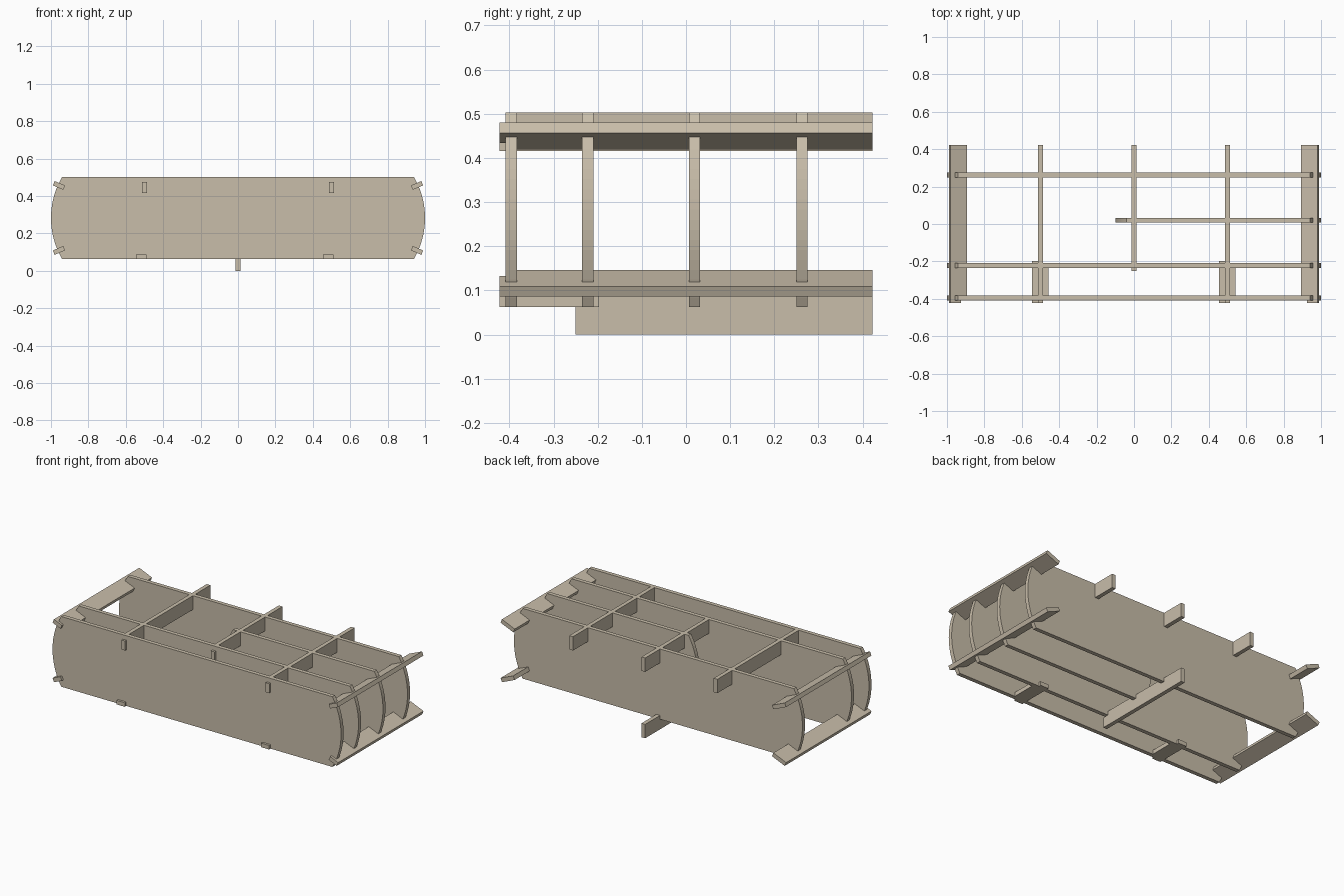
import bpy, bmesh
from math import sqrt, asin, sin, cos, radians
from mathutils import Vector

if "Cube" in bpy.data.objects:
    bpy.data.objects.remove(bpy.data.objects["Cube"])

T = 0.0253                       # sheet thickness
Z0, Z1 = 0.063, 0.503            # bottom and top of the upright panels
ZM = (Z0 + Z1) / 2
Y_END = 0.4225
PANELS = {"front": -0.3955, "mid_front": -0.2225, "half": 0.0195, "back": 0.2625}

wood = bpy.data.materials.new("plywood")
wood.diffuse_color = (0.58, 0.51, 0.40, 1)
wood.use_nodes = True
wood.node_tree.nodes["Principled BSDF"].inputs["Base Color"].default_value = wood.diffuse_color


def sheet(name, outline, origin, u, v):
    """Flat sheet: 2D outline on axes u, v, extruded to thickness T about the origin."""
    o, u, v = Vector(origin), Vector(u), Vector(v)
    w = u.cross(v).normalized() * T
    bm = bmesh.new()
    face = bm.faces.new([bm.verts.new(o + u * a + v * b - w / 2) for a, b in outline])
    ext = bmesh.ops.extrude_face_region(bm, geom=[face])["geom"]
    bmesh.ops.translate(bm, vec=w, verts=[e for e in ext if isinstance(e, bmesh.types.BMVert)])
    bmesh.ops.recalc_face_normals(bm, faces=bm.faces)
    mesh = bpy.data.meshes.new(name)
    bm.to_mesh(mesh)
    bm.free()
    mesh.materials.append(wood)
    obj = bpy.data.objects.new(name, mesh)
    bpy.context.collection.objects.link(obj)


def notched(y0, y1, width, keep, panels):
    """Outline along y, cut down to 'keep' where it crosses each panel (and at short end tabs)."""
    pts = [(y0, 0)]
    for p in panels:
        a, b = p - T / 2, p + T / 2
        a = y0 if a - y0 < 0.03 else a
        b = y1 if y1 - b < 0.03 else b
        pts += [(a, width)] if a > y0 else []
        pts += [(a, keep), (b, keep)]
        pts += [(b, width)] if b < y1 else []
    if pts[-1][0] < y1:
        pts.append((y1, width))
    return pts + [(y1, 0)]


# Upright panels with bowed ends
def panel_outline(x_left, x_right, bulge=0.06, n=20):
    half = (Z1 - Z0) / 2
    r = (half ** 2 + bulge ** 2) / (2 * bulge)
    a = asin(half / r)
    arc = [(r * cos(-a + 2 * a * i / n) - r, ZM + r * sin(-a + 2 * a * i / n)) for i in range(n + 1)]
    return [(x_right + x, z) for x, z in arc] + [(x_left - x, z) for x, z in reversed(arc)]


for key, y in PANELS.items():
    left = -0.1 if key == "half" else -1
    sheet(key + "_panel", panel_outline(left, 1), (0, y, 0), (1, 0, 0), (0, 0, 1))

every = list(PANELS.values())
full = [y for k, y in PANELS.items() if k != "half"]

# Tilted corner slats, notched on the inner side
tilt = radians(23)
for sx, side in ((-1, "left"), (1, "right")):
    for sz, level in ((-1, "lower"), (1, "upper")):
        sheet(f"{level}_{side}_slat",
              notched(-Y_END, Y_END, 0.096, 0.06, every if sx > 0 else full),
              (0.985 * sx, 0, ZM + 0.1855 * sz), (0, 1, 0),
              (-cos(tilt) * sx, 0, -sin(tilt) * sz))

# Upper cross beams
for x, name, y0, cross in ((-0.5, "left", -Y_END, full), (0, "centre", -0.25, every[1:]),
                           (0.5, "right", -Y_END, every)):
    sheet(name + "_top_beam", notched(y0, Y_END, 0.087, 0.059, cross),
          (x, 0, 0.416), (0, 1, 0), (0, 0, 1))

# Bottom keel standing on the ground
sheet("bottom_keel", notched(-0.25, Y_END, 0.087, 0.063, every[1:]),
      (0, 0, 0), (0, 1, 0), (0, 0, 1))

# Short flat boards between the two front panels
for x, name in ((-0.545, "left"), (0.455, "right")):
    sheet(name + "_bottom_board", notched(-Y_END, -0.197, 0.087, 0.056, every[:2]),
          (x, 0, Z0 + T / 2), (0, 1, 0), (1, 0, 0))
